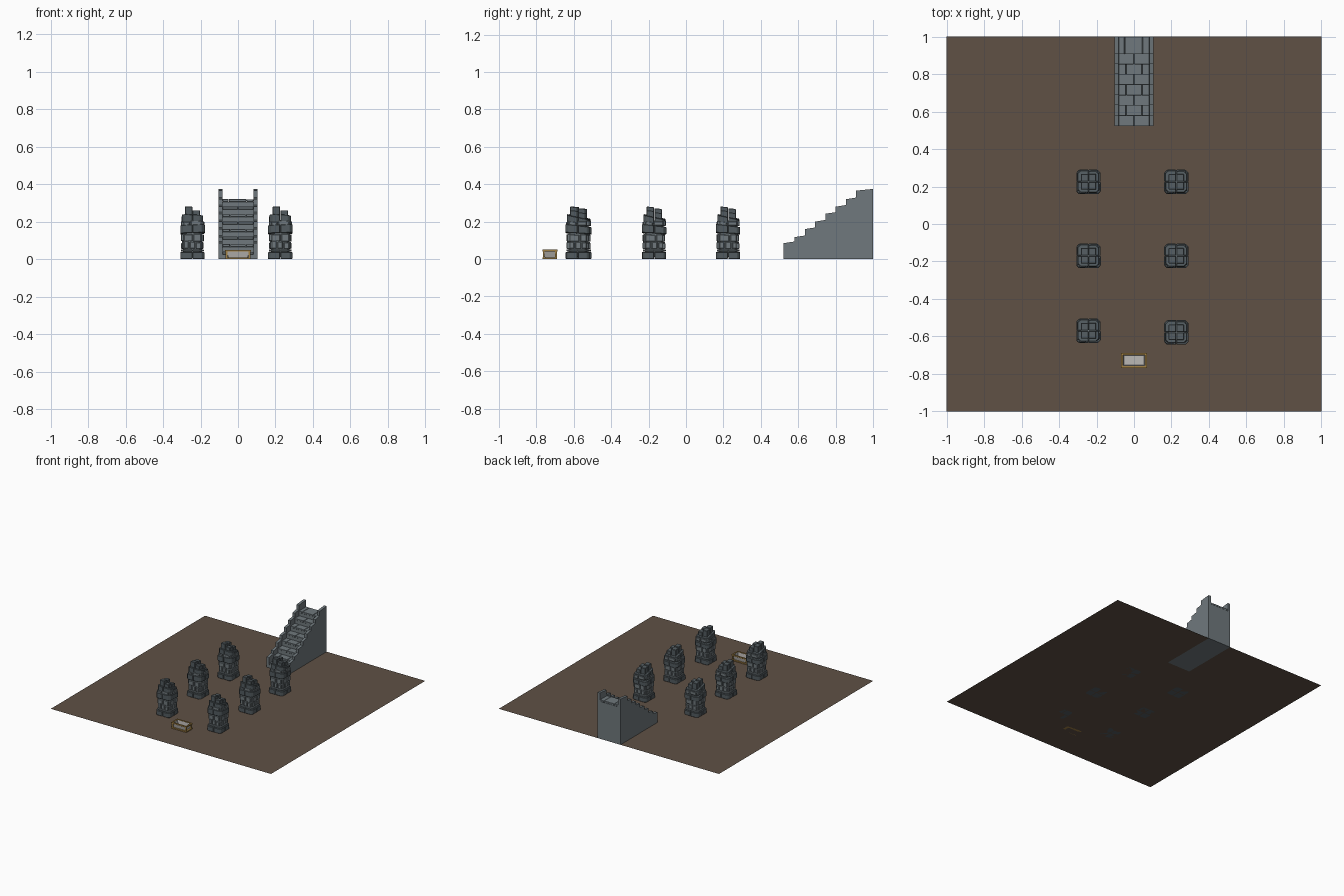
import bpy, bmesh, random
from mathutils import Vector

if "Cube" in bpy.data.objects:
    bpy.data.objects.remove(bpy.data.objects["Cube"])

random.seed(4)

def material(name, rgb):
    m = bpy.data.materials.new(name)
    m.diffuse_color = (*rgb, 1)
    m.use_nodes = True
    m.node_tree.nodes["Principled BSDF"].inputs["Base Color"].default_value = m.diffuse_color
    return m

STONE = material("stone", (0.16, 0.19, 0.205))
DARK = material("dark_stone", (0.085, 0.105, 0.115))
EARTH = material("earth", (0.115, 0.083, 0.06))
GOLD = material("gold", (0.36, 0.22, 0.06))
PALE = material("pale_lining", (0.5, 0.48, 0.46))

def prism(bm, pts, z0, z1, tilt=(0, 0), mat=0, low_tilt=(0, 0)):
    """Vertical prism over a plan outline, with optionally sloping ends."""
    lo = [bm.verts.new((x, y, z0 + low_tilt[0] * x + low_tilt[1] * y)) for x, y in pts]
    hi = [bm.verts.new((x, y, z1 + tilt[0] * x + tilt[1] * y)) for x, y in pts]
    n = len(pts)
    faces = [bm.faces.new(lo[::-1]), bm.faces.new(hi)]
    faces += [bm.faces.new((lo[i], lo[(i + 1) % n], hi[(i + 1) % n], hi[i])) for i in range(n)]
    for f in faces:
        f.material_index = mat

def rect(x0, x1, y0, y1):
    return [(x0, y0), (x1, y0), (x1, y1), (x0, y1)]

def finish(bm, name, mats, bevel=0):
    bmesh.ops.recalc_face_normals(bm, faces=bm.faces)
    me = bpy.data.meshes.new(name)
    bm.to_mesh(me)
    bm.free()
    for m in mats:
        me.materials.append(m)
    ob = bpy.data.objects.new(name, me)
    bpy.context.collection.objects.link(ob)
    if bevel:
        mod = ob.modifiers.new("worn_edges", "BEVEL")
        mod.width, mod.segments = bevel, 1
    return ob

# Ground sheet
bm = bmesh.new()
bm.faces.new([bm.verts.new((x, y, 0)) for x, y in rect(-1, 1, -1, 1)])
finish(bm, "ground", [EARTH])

# Staircase: side walls, solid flight and split treads
edges = [0.522, 0.58, 0.635, 0.69, 0.745, 0.80, 0.855, 0.91, 1.0]
wall_z = [0.085, 0.117, 0.16, 0.2, 0.242, 0.28, 0.32, 0.366]

def extrude_x(name, outline, x0, x1):
    bm = bmesh.new()
    a = [bm.verts.new((x0, y, z)) for y, z in outline]
    f = bm.faces.new(a)
    g = bmesh.ops.extrude_face_region(bm, geom=[f])["geom"]
    bmesh.ops.translate(bm, vec=(x1 - x0, 0, 0), verts=[v for v in g if isinstance(v, bmesh.types.BMVert)])
    return finish(bm, name, [STONE])

def stepped(heights, rise):
    pts = [(edges[0], 0)]
    for i, z in enumerate(heights):
        pts += [(edges[i], z), (edges[i + 1], z + rise)]
    return pts + [(edges[-1], 0)]

for side, x in (("left", -0.105), ("right", 0.083)):
    extrude_x("stair_wall_" + side, stepped(wall_z, 0.009), x, x + 0.022)
extrude_x("stair_flight", stepped([0.04 * (i + 1) - 0.014 for i in range(8)], 0), -0.083, 0.083)

bm = bmesh.new()
for i in range(8):
    cuts = [-0.083, -0.042, 0.042, 0.083] if i % 2 else [-0.083, 0.0, 0.083]
    if i == 7:
        cuts = [-0.083, -0.05, 0.045, 0.083]
    z = 0.04 * (i + 1)
    for x0, x1 in zip(cuts, cuts[1:]):
        prism(bm, rect(x0 + .0008, x1 - .0008, edges[i] - 0.003 * (i > 0), edges[i + 1]), z - 0.014,
              z + random.uniform(-.001, .001))
finish(bm, "stair_treads", [STONE], 0.0015)

# Ruined pillar made from stone courses
def quarters(bm, h, c, z0, z1, mat, tilt=(0, 0), low_tilt=(0, 0), jit=0.003):
    """Four corner stones with a chamfered outer corner."""
    for sx in (-1, 1):
        for sy in (-1, 1):
            k, g = h - random.uniform(0, jit), 0.001
            pts = [(g, g), (k, g), (k, k - c), (k - c, k), (g, k)]
            prism(bm, [(sx * x, sy * y) for x, y in pts], z0, z1, tilt, mat, low_tilt)

def face_stones(bm, r, z0, z1, cuts, mat):
    """Irregular cobbles standing proud of the core on all four faces."""
    for turn in range(4):
        edges_u = [-r + 0.006] + [c + random.uniform(-.006, .006) for c in cuts] + [r - 0.006]
        for u0, u1 in zip(edges_u, edges_u[1:]):
            out = r + random.uniform(0, 0.006)
            pts = [(u0 + .001, -r + 0.012), (u1 - .001, -r + 0.012), (u1 - .004, -out), (u0 + .004, -out)]
            for _ in range(turn):
                pts = [(-y, x) for x, y in pts]
            t = random.uniform(-.1, .1)
            prism(bm, pts, z0 + random.uniform(0, .003), z1 - random.uniform(0, .003), (t, t), mat)

bm = bmesh.new()
prism(bm, [(-.05, -.035), (-.035, -.05), (.035, -.05), (.05, -.035),
           (.05, .035), (.035, .05), (-.035, .05), (-.05, .035)], 0.01, 0.205, mat=0)
quarters(bm, 0.066, 0.014, 0.0, 0.038, 1)
quarters(bm, 0.062, 0.016, 0.040, 0.052, 0)
face_stones(bm, 0.056, 0.053, 0.092, [-0.018, 0.02], 0)
face_stones(bm, 0.056, 0.093, 0.134, [0.004], 0)
quarters(bm, 0.066, 0.016, 0.136, 0.177, 1, (0.04, -0.12), (0.03, -0.06))
face_stones(bm, 0.057, 0.176, 0.204, [-0.01], 0)
quarters(bm, 0.060, 0.016, 0.188, 0.226, 1, (-0.05, -0.22), (0, -0.15))
# Broken crown of uneven stones
for sx, sy, top in ((-1, -1, 0.277), (-1, 1, 0.272), (1, -1, 0.257), (1, 1, 0.25)):
    pts = [(0.001, 0.001), (0.041, 0.001), (0.041, 0.041), (0.001, 0.041)]
    prism(bm, [(sx * x, sy * y) for x, y in pts], 0.21, top, (0, -0.1), 1)
first = finish(bm, "pillar_1", [STONE, DARK], 0.0025)

spots = [(-0.243, 0.225), (-0.243, -0.17), (-0.243, -0.57),
         (0.226, 0.225), (0.226, -0.17), (0.226, -0.578)]
first.location = (*spots[0], 0)
for i, p in enumerate(spots[1:], 2):
    ob = first.copy()
    ob.name = f"pillar_{i}"
    ob.location = (*p, 0)
    bpy.context.collection.objects.link(ob)

# Offering trough: tapered panels inside a gold frame, open at the top
CY = -0.728
bm = bmesh.new()
def ring(hx, hy, z):
    return [bm.verts.new((x, CY + y, z)) for x, y in rect(-hx, hx, -hy, hy)]
rings = [ring(0.05, 0.026, 0.004), ring(0.064, 0.034, 0.046),
         ring(0.058, 0.028, 0.046), ring(0.054, 0.025, 0.016)]
for k, (a, b) in enumerate(zip(rings, rings[1:])):
    for i in range(4):
        bm.faces.new((a[i], a[(i + 1) % 4], b[(i + 1) % 4], b[i]))
bm.faces.new(rings[0][::-1])
bm.faces.new(rings[-1])
finish(bm, "trough_body", [PALE])

def frame(name, hx, hy, z0, z1, w):
    bm = bmesh.new()
    prism(bm, rect(-hx, hx, CY - hy, CY - hy + w), z0, z1)
    prism(bm, rect(-hx, hx, CY + hy - w, CY + hy), z0, z1)
    for s in (-1, 1):
        xs = sorted((s * hx, s * (hx - w)))
        prism(bm, rect(*xs, CY - hy + w, CY + hy - w), z0, z1)
    finish(bm, name, [GOLD])

frame("trough_rim", 0.07, 0.04, 0.041, 0.05, 0.011)
frame("trough_foot", 0.068, 0.038, 0.0, 0.009, 0.02)
bm = bmesh.new()
for sx in (-1, 1):
    for sy in (-1, 1):
        xs = sorted((sx * 0.067, sx * 0.056))
        ys = sorted((sy * 0.037, sy * 0.028))
        prism(bm, rect(*xs, CY + ys[0], CY + ys[1]), 0.009, 0.041)
finish(bm, "trough_posts", [GOLD])
